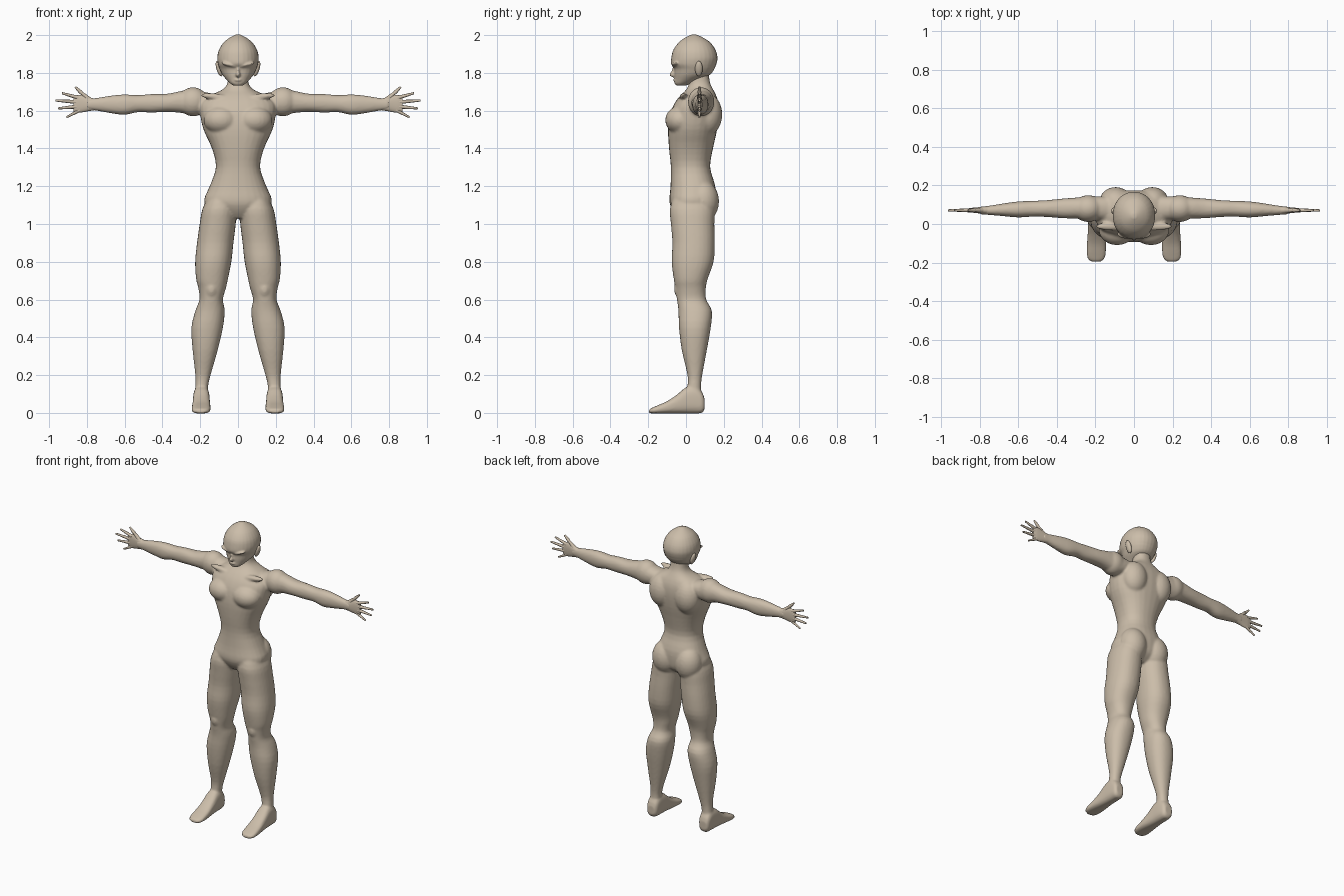
import bpy, bmesh, math
from mathutils import Vector, Matrix

skin = bpy.data.materials.new("beige clay")
skin.diffuse_color = (0.60, 0.51, 0.40, 1)


def spline(rows, steps=3):
    """Catmull-Rom interpolation between cross-section rows."""
    out = []
    for i in range(len(rows) - 1):
        a, b, c, d = (rows[max(0, min(len(rows) - 1, i + k))] for k in (-1, 0, 1, 2))
        for s in range(steps):
            t = s / steps
            out.append([0.5 * (2 * q + (r - p) * t + (2 * p - 5 * q + 4 * r - w) * t * t
                               + (3 * q - p - 3 * r + w) * t ** 3)
                        for p, q, r, w in zip(a, b, c, d)])
    return out + [list(rows[-1])]


def loft(bm, axis, rows, sx=1, power=2.2, n=28):
    """Rows are (position on axis, min/max of the first and second other axis)."""
    others = [k for k in range(3) if k != axis]
    rings = []
    for t, a0, a1, b0, b1 in spline(rows):
        ring = []
        for k in range(n):
            ang = 2 * math.pi * k / n
            c, s = math.cos(ang), math.sin(ang)
            p = [0, 0, 0]
            p[axis] = t
            p[others[0]] = (a0 + a1) / 2 + (a1 - a0) / 2 * math.copysign(abs(c) ** (2 / power), c)
            p[others[1]] = (b0 + b1) / 2 + (b1 - b0) / 2 * math.copysign(abs(s) ** (2 / power), s)
            ring.append(bm.verts.new((p[0] * sx, p[1], p[2])))
        rings.append(ring)
    for r, q in zip(rings, rings[1:]):
        for k in range(n):
            bm.faces.new((r[k], r[(k + 1) % n], q[(k + 1) % n], q[k]))
    bm.faces.new(rings[0])
    bm.faces.new(rings[-1])


def blob(bm, centre, radii, sx=1, tilt=0):
    m = (Matrix.Translation((centre[0] * sx, centre[1], centre[2]))
         @ Matrix.Rotation(tilt * sx, 4, 'Y') @ Matrix.Diagonal((*radii, 1)))
    bmesh.ops.create_uvsphere(bm, u_segments=24, v_segments=14, radius=1, matrix=m)


def finger(bm, a, b, r0, r1, sx):
    a, b = Vector((a[0] * sx, *a[1:])), Vector((b[0] * sx, *b[1:]))
    m = Matrix.Translation((a + b) / 2) @ (b - a).to_track_quat('Z', 'Y').to_matrix().to_4x4()
    bmesh.ops.create_cone(bm, cap_ends=True, segments=10, radius1=r0, radius2=r1,
                          depth=(b - a).length, matrix=m)


def finish(name, bm, voxel=0, smooth=4):
    bmesh.ops.recalc_face_normals(bm, faces=bm.faces)
    me = bpy.data.meshes.new(name)
    bm.to_mesh(me)
    bm.free()
    ob = bpy.data.objects.new(name, me)
    bpy.context.collection.objects.link(ob)
    bpy.context.view_layer.objects.active = ob
    if voxel:
        mod = ob.modifiers.new("fuse", 'REMESH')
        mod.mode, mod.voxel_size = 'VOXEL', voxel
        sm = ob.modifiers.new("soften", 'SMOOTH')
        sm.factor, sm.iterations = 0.5, smooth
        bpy.ops.object.modifier_apply(modifier=mod.name)
        bpy.ops.object.modifier_apply(modifier=sm.name)
    ob.data.materials.clear()
    ob.data.materials.append(skin)
    for p in ob.data.polygons:
        p.use_smooth = True
        p.material_index = 0
    return ob


# Torso and neck: z, half width, front, back
body = bmesh.new()
torso = [(1.03, .05, -.04, .09), (1.07, .13, -.07, .14), (1.12, .18, -.088, .155),
         (1.2, .15, -.082, .155), (1.3, .117, -.08, .128), (1.4, .138, -.09, .143),
         (1.5, .183, -.095, .165), (1.58, .2, -.085, .175), (1.64, .2, -.06, .172),
         (1.68, .15, -.03, .16), (1.71, .085, .0, .145), (1.74, .058, .015, .13),
         (1.78, .052, .018, .122), (1.83, .05, .02, .12)]
loft(body, 2, [(z, -w, w, f, b) for z, w, f, b in torso], power=2.3)

for s in (1, -1):
    # Chest, shoulder blades, shoulders, buttocks and kneecaps
    blob(body, (.088, -.03, 1.55), (.095, .08, .075), s)
    blob(body, (.095, .115, 1.58), (.085, .077, .11), s)
    blob(body, (.238, .08, 1.647), (.078, .07, .077), s)
    blob(body, (.085, .09, 1.12), (.088, .085, .11), s)
    blob(body, (.14, -.02, .655), (.038, .043, .055), s)
    # Collar bone
    blob(body, (.11, -.012, 1.672), (.09, .022, .018), s, -.12)
    # Leg
    loft(body, 2, [
        (.07, .158, .228, .01, .082), (.14, .158, .226, .008, .08), (.2, .145, .226, .008, .086),
        (.33, .108, .24, -.022, .11), (.45, .08, .247, -.037, .131), (.54, .07, .226, -.04, .137),
        (.6, .08, .204, -.048, .107), (.66, .064, .21, -.056, .105), (.71, .053, .222, -.065, .115),
        (.8, .035, .227, -.076, .146), (.9, .024, .217, -.072, .152), (1.0, .012, .203, -.08, .15),
        (1.08, .01, .188, -.085, .15), (1.16, .03, .15, -.06, .13)], s)
    # Foot
    loft(body, 1, [
        (.098, .17, .222, .02, .075), (.085, .158, .232, .0, .11), (.05, .152, .236, -.003, .14),
        (0, .15, .238, -.003, .135), (-.05, .148, .24, -.003, .095), (-.1, .145, .244, -.003, .062),
        (-.15, .146, .246, -.003, .04), (-.18, .153, .24, -.003, .027),
        (-.195, .172, .222, -.001, .02)], s, 2.8)
    # Arm
    loft(body, 0, [
        (.13, .02, .14, 1.6, 1.69), (.22, .02, .145, 1.575, 1.705), (.29, .028, .138, 1.587, 1.706),
        (.37, .03, .132, 1.593, 1.69), (.46, .037, .123, 1.59, 1.688), (.53, .038, .12, 1.592, 1.682),
        (.6, .034, .117, 1.578, 1.686), (.67, .04, .108, 1.586, 1.68), (.75, .047, .095, 1.6, 1.667),
        (.8, .05, .09, 1.605, 1.66)], s)
finish("body", body, .0075, 5)

# Head: z, half width, front, back
head = bmesh.new()
skull = [(1.733, .025, -.052, .0), (1.745, .042, -.06, .03), (1.765, .062, -.06, .075),
         (1.79, .083, -.062, .128), (1.82, .097, -.063, .15), (1.835, .103, -.072, .156),
         (1.85, .107, -.08, .162), (1.88, .11, -.078, .167), (1.92, .102, -.068, .157),
         (1.96, .077, -.04, .13), (1.987, .043, -.004, .09), (2.003, .012, .03, .055)]
loft(head, 2, [(z, -w, w, f, b) for z, w, f, b in skull], power=2.1)
# Nose, lips and brow
blob(head, (0, -.062, 1.792), (.013, .026, .016))
blob(head, (0, -.061, 1.808), (.009, .015, .026))
blob(head, (0, -.056, 1.762), (.022, .013, .007))
for s in (1, -1):
    blob(head, (.04, -.052, 1.842), (.05, .024, .011), s, -.25)
finish("head", head, .005, 4)

for s, side in ((1, "left"), (-1, "right")):
    # Ear
    ear = bmesh.new()
    blob(ear, (.1, .068, 1.822), (.014, .02, .042), s, .3)
    finish(side + "_ear", ear)
    # Hand with palm, thumb and four fingers
    hand = bmesh.new()
    loft(hand, 0, [(.76, .05, .093, 1.602, 1.664), (.79, .053, .089, 1.598, 1.672),
                   (.82, .057, .086, 1.592, 1.682), (.85, .06, .083, 1.59, 1.682),
                   (.872, .064, .078, 1.598, 1.672)], s)
    for a, b, r in (((.79, 1.66), (.835, 1.7), .014), ((.83, 1.695), (.862, 1.726), .011),
                    ((.845, 1.668), (.932, 1.693), .011), ((.855, 1.646), (.966, 1.654), .011),
                    ((.85, 1.622), (.952, 1.612), .011), ((.835, 1.604), (.908, 1.565), .01)):
        finger(hand, (a[0], .071, a[1]), (b[0], .071, b[1]), r, r * .5, s)
    ob = finish(side + "_hand", hand)
    bpy.ops.object.select_all(action='DESELECT')
    ob.select_set(True)
    bpy.ops.object.shade_smooth_by_angle(angle=math.radians(50))
